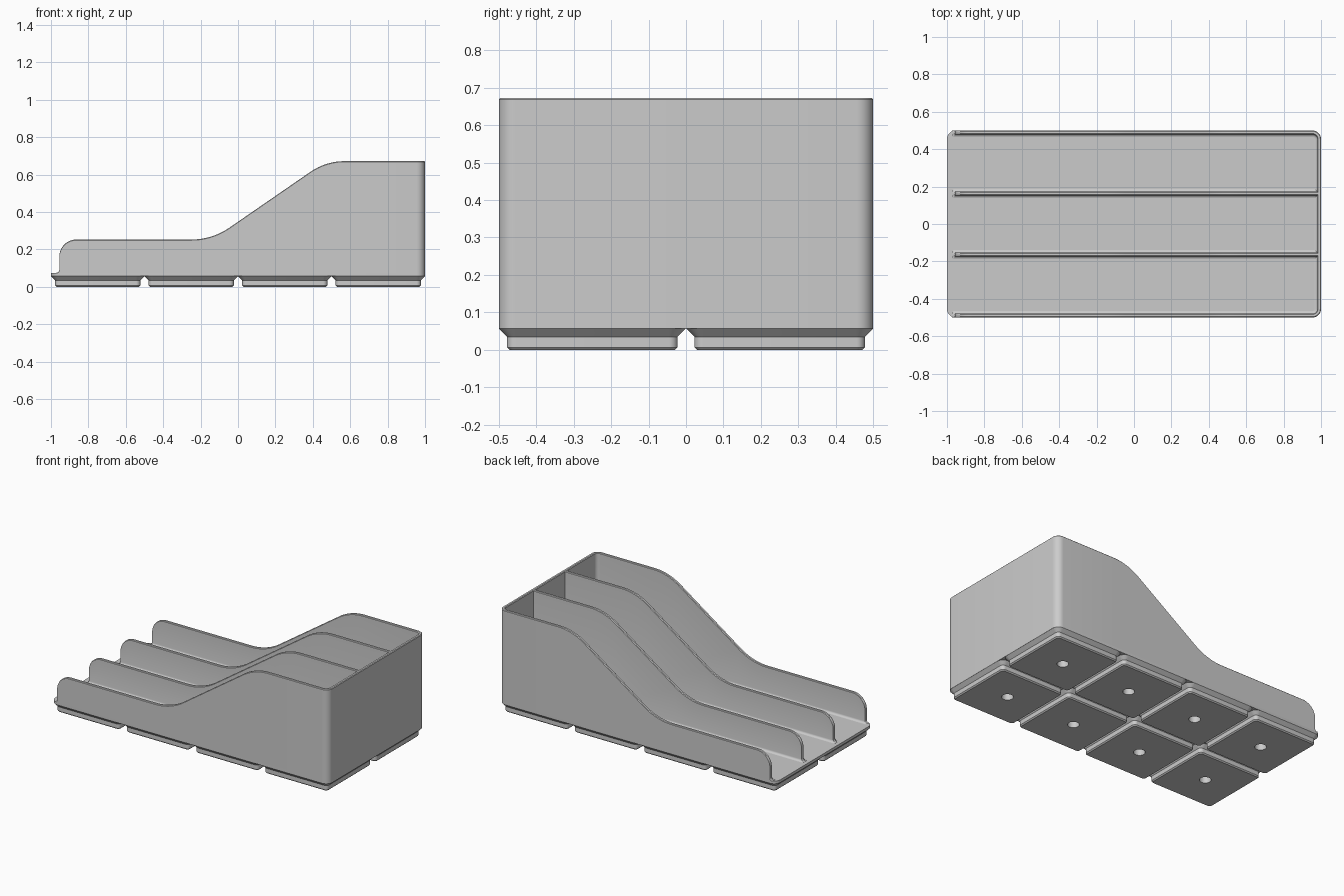
import bpy, bmesh, math
from mathutils import Vector

if "Cube" in bpy.data.objects:
    bpy.data.objects.remove(bpy.data.objects["Cube"])

HALF_X, HALF_Y, CORNER = 1.0, 0.4995, 0.045
BASE_Z, FLOOR_Z, TOP_Z = 0.057, 0.075, 0.672
WALL, CHAMFER, COVE = 0.02, 0.004, 0.014
PITCH = 0.5

grey = bpy.data.materials.new("plain grey")
grey.use_nodes = True
colour = (0.6, 0.6, 0.6, 1)
grey.diffuse_color = colour
grey.node_tree.nodes["Principled BSDF"].inputs["Base Color"].default_value = colour


def rounded_rect(hx, hy, r, z, steps=9):
    """Closed ring of points around a rounded rectangle."""
    ring = []
    for k, (sx, sy) in enumerate([(1, 1), (-1, 1), (-1, -1), (1, -1)]):
        for i in range(steps):
            a = math.pi / 2 * (k + i / (steps - 1))
            ring.append((sx * (hx - r) + r * math.cos(a),
                         sy * (hy - r) + r * math.sin(a), z))
    return ring


def loft(name, rings):
    """Skin a series of equal rings, cap both ends and smooth the curves."""
    bm = bmesh.new()
    loops = [[bm.verts.new(p) for p in ring] for ring in rings]
    for a, b in zip(loops, loops[1:]):
        for i in range(len(a)):
            j = (i + 1) % len(a)
            bm.faces.new((a[i], a[j], b[j], b[i]))
    bm.faces.new(loops[0])
    bm.faces.new(loops[-1])
    bmesh.ops.recalc_face_normals(bm, faces=bm.faces)
    mesh = bpy.data.meshes.new(name)
    bm.to_mesh(mesh)
    bm.free()
    mesh.materials.append(grey)
    obj = bpy.data.objects.new(name, mesh)
    bpy.context.collection.objects.link(obj)
    bpy.ops.object.select_all(action="DESELECT")
    obj.select_set(True)
    bpy.context.view_layer.objects.active = obj
    bpy.ops.object.shade_smooth_by_angle(angle=math.radians(30))
    return obj


def fillet(corners, steps=12):
    """Round the inner (x, z, radius) corners of an open profile."""
    out = []
    for (ax, az, _), (x, z, r), (bx, bz, _) in zip(corners, corners[1:], corners[2:]):
        p = Vector((x, z))
        before = (Vector((ax, az)) - p).normalized()
        after = (Vector((bx, bz)) - p).normalized()
        half = before.angle(after) / 2
        centre = p + (before + after).normalized() * (r / math.sin(half))
        start = p + before * (r / math.tan(half)) - centre
        end = p + after * (r / math.tan(half)) - centre
        for s in range(steps + 1):
            out.append(centre + start.lerp(end, s / steps).normalized() * r)
    return out


def wall_side(height, cove):
    """(offset, z) points up one side of a wall, with a coved foot."""
    pts = []
    for i in range(5):
        a = math.pi / 2 * i / 4
        pts.append((WALL / 2 + cove * (1 - math.sin(a)),
                    FLOOR_Z + cove * (1 - math.cos(a))))
    pts += [(WALL / 2, height - CHAMFER), (WALL / 2 - CHAMFER, height)]
    return [(o, max(FLOOR_Z, min(z, height))) for o, z in pts]


def wall(name, path, outer_cove):
    """Sweep the wall section along (position, outward normal, height) stations."""
    rings = []
    for pos, normal, height in path:
        section = wall_side(height, outer_cove)
        section += [(-o, z) for o, z in reversed(wall_side(height, COVE))]
        rings.append([(*(pos + normal * o), z) for o, z in section])
    return loft(name, rings)


# Swooping top line shared by all walls
swoop = fillet([
    (-1, FLOOR_Z, 0), (-0.955, FLOOR_Z, 0.018), (-0.955, 0.253, 0.09),
    (-0.138, 0.253, 0.36), (0.47, TOP_Z, 0.32), (HALF_X, TOP_Z, 0)])
swoop[0].y += 0.001


def straight_run(y, end_x):
    stations = [(p.x, p.y) for p in swoop] + [(end_x, TOP_Z)]
    return [(Vector((x, y)), Vector((0, -1)), z) for x, z in stations]


# Floor plate with rounded corners
loft("floor_plate", [rounded_rect(HALF_X, HALF_Y, CORNER, z) for z in (BASE_Z, FLOOR_Z)])

# Outer wall: one side, the rounded corner, then the mirror image
run = straight_run(-(HALF_Y - WALL / 2), HALF_X - CORNER)
for i in range(1, 9):
    a = math.pi / 2 * (i / 8 - 1)
    out = Vector((math.cos(a), math.sin(a)))
    centre = Vector((HALF_X - CORNER, CORNER - HALF_Y))
    run.append((centre + out * (CORNER - WALL / 2), out, TOP_Z))
mirrored = [(Vector((p.x, -p.y)), Vector((n.x, -n.y)), h) for p, n, h in reversed(run)]
wall("outer_wall", run + mirrored, 0)

# Two dividers making three equal channels
for side, y in (("right", -0.163), ("left", 0.163)):
    wall(side + "_divider", straight_run(y, HALF_X - WALL + CHAMFER), COVE)

# Stepped feet, each with a round blind hole underneath
half = 0.2495
foot_rings = [rounded_rect(0.034, 0.034, 0.0325, z) for z in (0.045, 0)]
for inset, z in [(0.029, 0), (0.022, 0.007), (0.022, 0.035), (0, BASE_Z)]:
    foot_rings.append(rounded_rect(half - inset, half - inset, CORNER - inset, z))
foot = loft("foot", foot_rings)
for i in range(4):
    for j in range(2):
        obj = foot if i + j == 0 else foot.copy()
        obj.location = ((i - 1.5) * PITCH, (j - 0.5) * PITCH, 0)
        if obj is not foot:
            bpy.context.collection.objects.link(obj)
